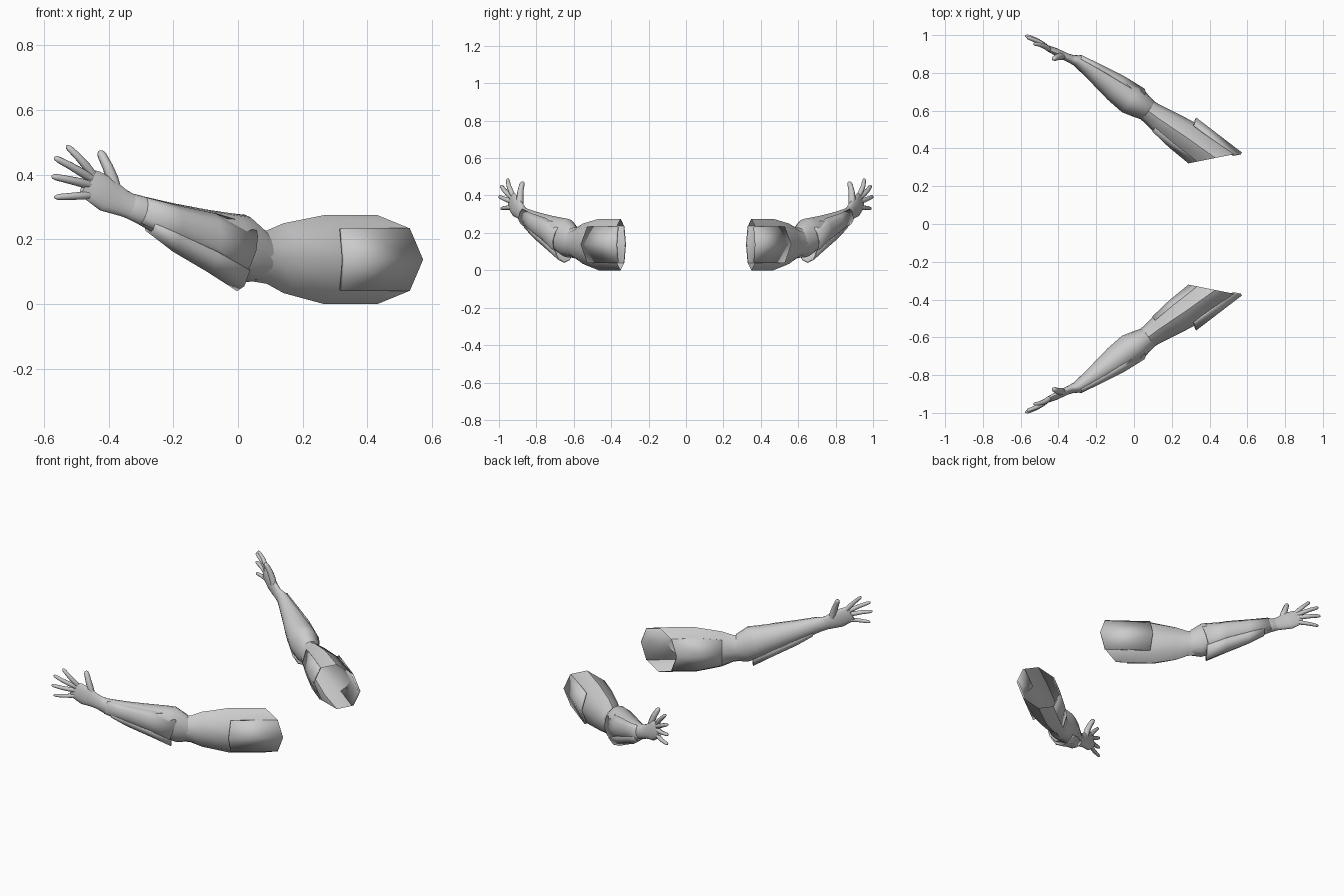
import bpy, bmesh, math
from mathutils import Vector

if "Cube" in bpy.data.objects:
    bpy.data.objects.remove(bpy.data.objects["Cube"])

# Arm frame: s runs from shoulder to hand, u points to the outer side, z is up
ALONG = Vector((-0.81, -0.59, 0))
OUT = Vector((0.59, -0.81, 0))
UP = Vector((0, 0, 1))

grey = bpy.data.materials.new("light_grey")
grey.diffuse_color = (0.6, 0.6, 0.6, 1)
grey.use_nodes = True
grey.node_tree.nodes["Principled BSDF"].inputs["Base Color"].default_value = grey.diffuse_color


def ring_points(ring, angles, grow=0.0):
    """ring = s, u, z, half width, half height, tilt in degrees, skew"""
    s, u, z, w, h, tilt, skew = (tuple(ring) + (0, 0))[:7]
    t = math.radians(tilt)
    up = UP * math.cos(t) - ALONG * math.sin(t)
    side = OUT - ALONG * skew
    c = ALONG * s + OUT * u + UP * z
    return [c + side * (w + grow) * math.cos(math.radians(a))
            + up * (h + grow) * math.sin(math.radians(a)) for a in angles]


def make(name, rows, closed, cap=False, thickness=0.0):
    """Skin rows of points, then mirror the part to the other arm"""
    bm = bmesh.new()
    grid = [[bm.verts.new(p) for p in row] for row in rows]
    n = len(grid[0])
    for a, b in zip(grid, grid[1:]):
        for i in range(n if closed else n - 1):
            j = (i + 1) % n
            bm.faces.new((a[i], a[j], b[j], b[i]))
    if cap:
        bm.faces.new(grid[-1])
    bmesh.ops.recalc_face_normals(bm, faces=bm.faces)
    # Make the skin face away from the arm's own axis
    mid = sum((v.co for v in bm.verts), Vector()) / len(bm.verts)
    axis_mid = mid if closed else ALONG * mid.dot(ALONG) + OUT * 0.525 + UP * AXIS_Z(mid.dot(ALONG))
    if sum((f.calc_center_median() - axis_mid).dot(f.normal) * f.calc_area() for f in bm.faces) < 0:
        bmesh.ops.reverse_faces(bm, faces=bm.faces)
    mesh = bpy.data.meshes.new(name)
    bm.to_mesh(mesh)
    bm.free()
    mesh.materials.append(grey)
    obj = bpy.data.objects.new(name, mesh)
    bpy.context.collection.objects.link(obj)
    bpy.context.view_layer.objects.active = obj
    obj.select_set(True)
    bpy.ops.object.shade_smooth_by_angle(angle=math.radians(50))
    obj.select_set(False)
    if thickness:
        mod = obj.modifiers.new("thickness", 'SOLIDIFY')
        mod.thickness = thickness
        mod.offset = -1
    mod = obj.modifiers.new("other_arm", 'MIRROR')
    mod.use_axis = (False, True, False)
    mod.use_mirror_merge = False
    return obj


def AXIS_Z(s):
    return 0.14 if s < 0.3 else 0.15 + (s - 0.3) * 0.3


EIGHT = [i * 45 for i in range(8)]
SIXTEEN = [i * 22.5 for i in range(16)]

# Upper arm: open octagonal sleeve, cut obliquely at the shoulder
upper = [
    (-0.142, 0.535, 0.1375, 0.104, 0.1375, 0, 0.92),
    (0.06, 0.533, 0.1375, 0.094, 0.1375, 0, 0.3),
    (0.21, 0.527, 0.142, 0.072, 0.108),
    (0.275, 0.527, 0.145, 0.061, 0.082),
    (0.33, 0.528, 0.152, 0.060, 0.082),
]
make("upper_arm", [ring_points(r, EIGHT) for r in upper], True)

# Outer shoulder plate and longer inner arm panel
shoulder = [
    (-0.142, 0.535, 0.1375, 0.106, 0.1375, 0, 0.92),
    (0.02, 0.535, 0.1375, 0.113, 0.1375, 0, -0.40),
]
make("shoulder_plate", [ring_points(r, (-45, 0, 45)) for r in shoulder], False, thickness=0.012)
make("inner_arm_panel", [ring_points(r, (135, 180, 225), 0.003) for r in upper[:3]],
     False, thickness=0.008)

# Forearm: swells below the elbow and narrows to the wrist
forearm = [
    (0.29, 0.528, 0.150, 0.058, 0.078),
    (0.355, 0.525, 0.172, 0.074, 0.104),
    (0.40, 0.522, 0.184, 0.082, 0.096),
    (0.50, 0.523, 0.212, 0.074, 0.080),
    (0.63, 0.524, 0.250, 0.052, 0.062),
    (0.75, 0.522, 0.290, 0.032, 0.044, 15),
    (0.79, 0.507, 0.306, 0.022, 0.040, 25),
]
make("forearm", [ring_points(r, SIXTEEN) for r in forearm], True)

# Forearm guard on the outer side
guard = [(0.375, 0.525, 0.165, 0.082, 0.095, 17)] + forearm[3:6]
make("forearm_guard", [ring_points(r, (-60, -30, 0, 28, 55), 0.004) for r in guard],
     False, thickness=0.008)

# Pointed flap under the elbow
flap = [
    (0.385, 0.524, 0.15, 0.075, 0.11),
    (0.50, 0.524, 0.20, 0.070, 0.10),
    (0.63, 0.524, 0.25, 0.050, 0.088),
    (0.72, 0.524, 0.278, 0.037, 0.060),
]
make("elbow_flap", [ring_points(r, (-155, -120, -90, -60, -25)) for r in flap],
     False, thickness=0.006)

# Palm
palm = [
    (0.775, 0.512, 0.300, 0.024, 0.039, 25),
    (0.81, 0.502, 0.314, 0.021, 0.043, 27),
    (0.86, 0.494, 0.338, 0.020, 0.055, 28),
    (0.905, 0.484, 0.365, 0.016, 0.051, 28),
    (0.932, 0.479, 0.377, 0.010, 0.044, 28),
]
make("palm", [ring_points(r, SIXTEEN) for r in palm], True, cap=True)

# Fingers and thumb: tapered tubes with rounded tips, (s, u, z) base and tip
digits = {
    "index_finger": ((0.905, 0.482, 0.400), (0.988, 0.458, 0.490), 0.013),
    "middle_finger": ((0.910, 0.482, 0.387), (1.039, 0.464, 0.453), 0.013),
    "ring_finger": ((0.910, 0.482, 0.367), (1.051, 0.467, 0.395), 0.013),
    "little_finger": ((0.895, 0.484, 0.338), (1.039, 0.464, 0.330), 0.012),
    "thumb": ((0.825, 0.494, 0.350), (0.858, 0.453, 0.474), 0.018),
}
profile = [(0, 1.0), (0.3, 1.05), (0.6, 0.92), (0.88, 0.8), (0.96, 0.6), (1.0, 0.2)]
for name, (base, tip, radius) in digits.items():
    a, b = (ALONG * p[0] + OUT * p[1] + UP * p[2] for p in (base, tip))
    axis = (b - a).normalized()
    e1 = axis.cross(OUT).normalized()
    e2 = axis.cross(e1)
    rows = []
    for t, k in profile:
        c = a.lerp(b, t) + OUT * 0.008 * math.sin(math.pi * t)
        rows.append([c + (e1 * math.cos(q) + e2 * math.sin(q)) * radius * k
                     for q in (i * math.pi / 4 for i in range(8))])
    make(name, rows, True, cap=True)
